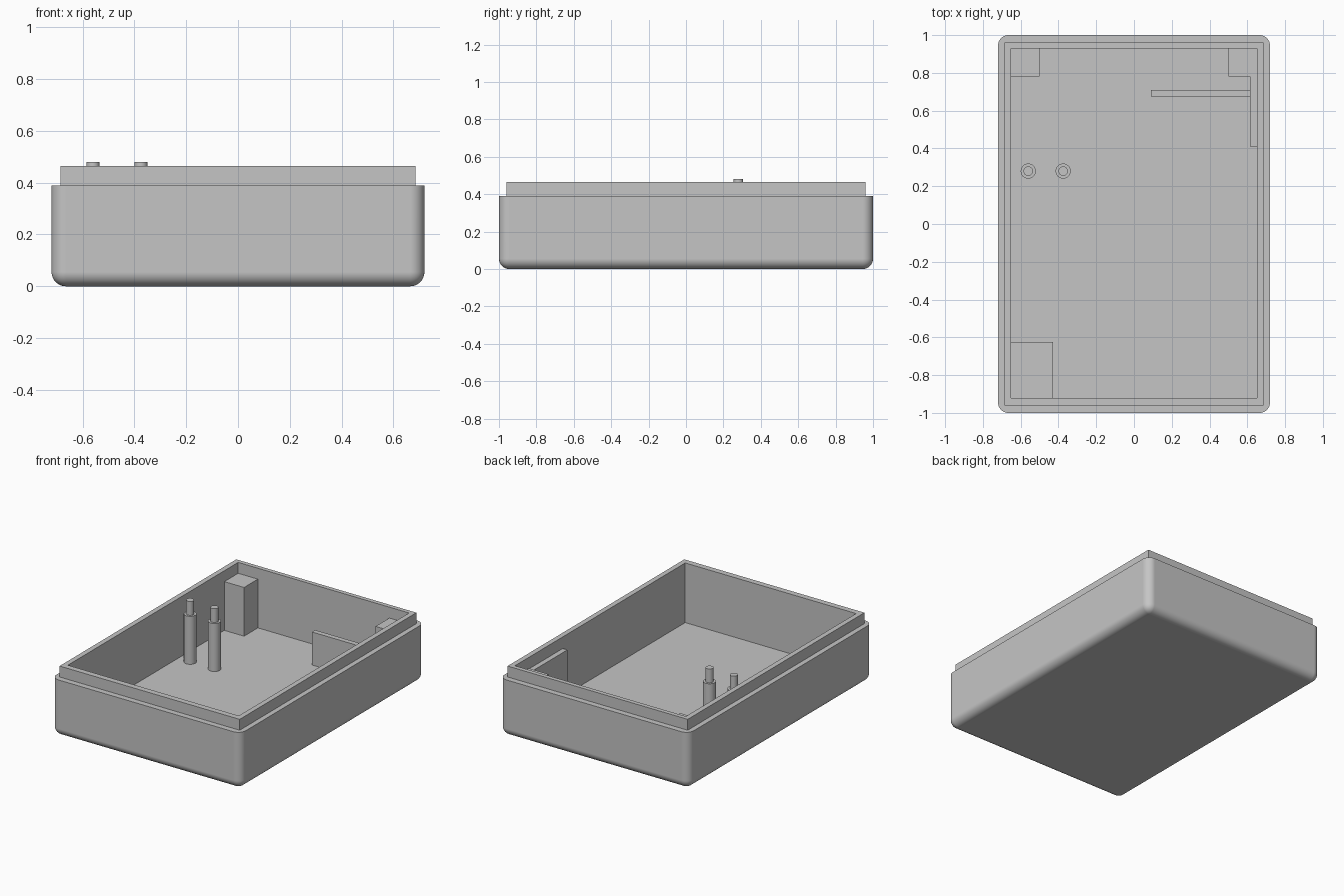
import bpy
import bmesh
import math

old = bpy.data.objects.get("Cube")
if old:
    bpy.data.objects.remove(old, do_unlink=True)

GREY = (0.56, 0.56, 0.56, 1)
plastic = bpy.data.materials.new("grey plastic")
plastic.use_nodes = True
plastic.diffuse_color = GREY
plastic.node_tree.nodes["Principled BSDF"].inputs["Base Color"].default_value = GREY

FLOOR = 0.055    # top of the inside floor
RIM = 0.39       # top of the outer shell
LIP = 0.465      # top of the raised lip
SINK = 0.02      # how far fittings reach into floor and walls


def finish(name, bm):
    mesh = bpy.data.meshes.new(name)
    bm.to_mesh(mesh)
    bm.free()
    mesh.materials.append(plastic)
    obj = bpy.data.objects.new(name, mesh)
    bpy.context.collection.objects.link(obj)
    return obj


def box(name, low, high, fillet=0):
    """Box between two corners; a fillet rounds every edge but the top ones."""
    bm = bmesh.new()
    bmesh.ops.create_cube(bm, size=1)
    for v in bm.verts:
        for i in range(3):
            v.co[i] = high[i] if v.co[i] > 0 else low[i]
    if fillet:
        edges = [e for e in bm.edges
                 if any(v.co.z < high[2] - 0.001 for v in e.verts)]
        bmesh.ops.bevel(bm, geom=edges, offset=fillet, segments=10,
                        profile=0.5, affect='EDGES')
    return finish(name, bm)


def activate(obj):
    bpy.ops.object.select_all(action='DESELECT')
    obj.select_set(True)
    bpy.context.view_layer.objects.active = obj


def combine(target, other, operation):
    activate(target)
    mod = target.modifiers.new("combine", 'BOOLEAN')
    mod.operation = operation
    mod.solver = 'EXACT'
    mod.object = other
    bpy.ops.object.modifier_apply(modifier=mod.name)
    bpy.data.objects.remove(other, do_unlink=True)


# Open tray: rounded shell, stepped lip, hollow inside
shell = box("tray_shell", (-0.72, -1, 0), (0.72, 1, RIM), fillet=0.055)
lip = box("lip_block", (-0.685, -0.96, 0.2), (0.685, 0.96, LIP))
combine(shell, lip, 'UNION')
cavity = box("cavity_cutter", (-0.65, -0.92, FLOOR), (0.65, 0.93, 0.7))
cavity.hide_render = True
combine(shell, cavity, 'DIFFERENCE')
activate(shell)
bpy.ops.object.shade_smooth_by_angle(angle=math.radians(30))
weighted = shell.modifiers.new("flat panels", 'WEIGHTED_NORMAL')
weighted.keep_sharp = True

# Corner posts and the low block in the front corner
base = FLOOR - SINK
wall_x, back_y, front_y = 0.65 + SINK, 0.93 + SINK, -0.92 - SINK
box("back_right_post", (-wall_x, 0.78, base), (-0.5, back_y, RIM))
box("back_left_post", (0.5, 0.78, base), (wall_x, back_y, RIM))
box("front_right_block", (-wall_x, front_y, base), (-0.43, -0.625, 0.2))

# Side plate and the partition that meets it
box("side_plate", (0.615, 0.41, base), (wall_x, 0.8, 0.385))
box("partition", (0.09, 0.675, base), (0.63, 0.71, 0.282))


# Stepped pegs, turned from one profile
def peg(name, x, y):
    profile = [(0, base), (0.04, base), (0.04, 0.385),
               (0.025, 0.385), (0.025, 0.48), (0, 0.48)]
    bm = bmesh.new()
    verts = [bm.verts.new((r, 0, z)) for r, z in profile]
    edges = [bm.edges.new(pair) for pair in zip(verts, verts[1:])]
    bmesh.ops.spin(bm, geom=verts + edges, cent=(0, 0, 0), axis=(0, 0, 1),
                   angle=math.tau, steps=32)
    bmesh.ops.remove_doubles(bm, verts=bm.verts, dist=0.0005)
    bmesh.ops.recalc_face_normals(bm, faces=bm.faces)
    obj = finish(name, bm)
    obj.location = (x, y, 0)
    activate(obj)
    bpy.ops.object.shade_smooth_by_angle(angle=math.radians(30))


peg("outer_peg", -0.56, 0.28)
peg("inner_peg", -0.375, 0.28)
